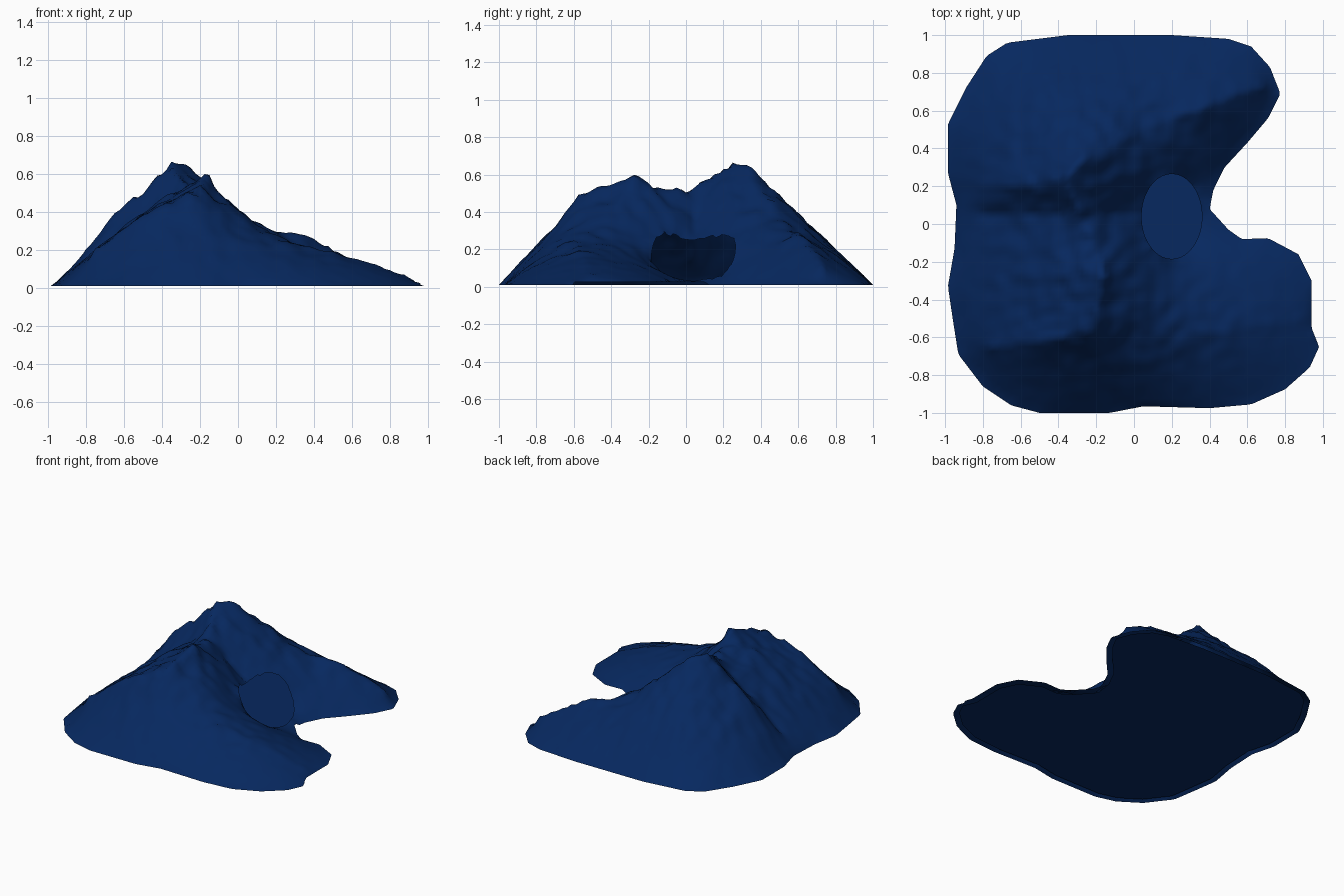
import bpy, bmesh, math
from mathutils import Vector, noise
from mathutils.geometry import intersect_point_line

if "Cube" in bpy.data.objects:
    bpy.data.objects.remove(bpy.data.objects["Cube"])

STEP = 0.025          # terrain grid spacing
RIM_Z = 0.01

# Footprint outline, counter-clockwise from the front left
OUTLINE = [Vector(p) for p in [
    (-0.5, -1), (-0.13, -1), (0.05, -0.965), (0.4, -0.975), (0.62, -0.955), (0.8, -0.875),
    (0.93, -0.76), (0.98, -0.65), (0.94, -0.55), (0.94, -0.3), (0.87, -0.16), (0.71, -0.075),
    (0.57, -0.08), (0.5, -0.03), (0.4, 0.08), (0.42, 0.18), (0.48, 0.3), (0.6, 0.43),
    (0.71, 0.56), (0.775, 0.69), (0.72, 0.83), (0.62, 0.94), (0.5, 0.98), (0.2, 1),
    (-0.35, 1), (-0.67, 0.96), (-0.78, 0.89), (-0.89, 0.72), (-0.985, 0.53), (-0.985, 0.27),
    (-0.94, 0.1), (-0.95, -0.13), (-0.985, -0.33), (-0.96, -0.5), (-0.93, -0.69),
    (-0.8, -0.86), (-0.65, -0.96)]]

# Ridge and valley lines that carry the terrain
MAIN = [(-0.36, 0.26, 0.68), (-0.31, 0.14, 0.58), (-0.26, 0.0, 0.51), (-0.2, -0.15, 0.54),
        (-0.16, -0.29, 0.585), (-0.19, -0.4, 0.55), (-0.21, -0.56, 0.50), (-0.3, -0.57, 0.48),
        (-0.43, -0.6, 0.43), (-0.6, -0.63, 0.32), (-0.74, -0.66, 0.2)]
WEST = [(-0.36, 0.26, 0.68), (-0.42, 0.24, 0.59), (-0.52, 0.22, 0.5), (-0.66, 0.19, 0.40), (-0.8, 0.19, 0.2)]
WEST_GULLY = [(-0.4, 0.04, 0.43), (-0.6, 0.05, 0.31), (-0.8, 0.06, 0.13)]
NORTH_EAST = [(-0.36, 0.26, 0.68), (-0.25, 0.37, 0.61), (-0.12, 0.43, 0.53),
              (0.02, 0.5, 0.39), (0.2, 0.56, 0.29), (0.37, 0.62, 0.27), (0.55, 0.7, 0.18),
              (0.68, 0.73, 0.11)]
NORTH = [(-0.25, 0.4, 0.59), (-0.4, 0.6, 0.38), (-0.5, 0.8, 0.19)]
SOUTH_EAST = [(-0.21, -0.54, 0.50), (-0.1, -0.55, 0.42), (0.0, -0.57, 0.35), (0.2, -0.59, 0.26),
              (0.4, -0.58, 0.21), (0.65, -0.54, 0.15), (0.87, -0.5, 0.07)]
VALLEY = [(-0.12, 0.04, 0.38), (0.04, 0.04, 0.25)]
OPENING = [(0.04, 0.04, 0.25), (0.09, -0.12, 0.28), (0.13, -0.17, 0.26), (0.24, -0.17, 0.12),
           (0.31, -0.1, 0.05), (0.36, 0.05, 0.03), (0.31, 0.2, 0.06), (0.25, 0.25, 0.14),
           (0.14, 0.25, 0.27), (0.09, 0.2, 0.28), (0.04, 0.04, 0.25)]

HOLE_C, HOLE_R = Vector((0.2, 0.04)), Vector((0.16, 0.225))


def inside(x, y):
    hit = False
    for a, b in zip(OUTLINE, OUTLINE[1:] + OUTLINE[:1]):
        if (a.y > y) != (b.y > y) and x < a.x + (y - a.y) * (b.x - a.x) / (b.y - a.y):
            hit = not hit
    return hit


def nearest_on_outline(p):
    best = None
    for a, b in zip(OUTLINE, OUTLINE[1:] + OUTLINE[:1]):
        q, t = intersect_point_line(p, a, b)
        q = a.lerp(b, min(1, max(0, t)))
        if best is None or (q - p).length < (best - p).length:
            best = q
    return best


def hole_radius(v):
    return math.hypot((v.x - HOLE_C.x) / HOLE_R.x, (v.y - HOLE_C.y) / HOLE_R.y)


def make_object(name, bm, mat):
    me = bpy.data.meshes.new(name)
    bm.to_mesh(me)
    bm.free()
    me.materials.append(mat)
    ob = bpy.data.objects.new(name, me)
    bpy.context.collection.objects.link(ob)
    return ob


blue = bpy.data.materials.new("deep_blue")
blue.diffuse_color = (0.002, 0.021, 0.115, 1)
blue.use_nodes = True
blue.node_tree.nodes["Principled BSDF"].inputs["Base Color"].default_value = blue.diffuse_color

# Grid cells inside the outline
bm = bmesh.new()
grid = {}


def vert(i, j):
    if (i, j) not in grid:
        grid[i, j] = bm.verts.new((i * STEP, j * STEP, 0.2))
    return grid[i, j]


n = int(1 / STEP) + 1
for i in range(-n, n):
    for j in range(-n, n):
        if inside((i + 0.5) * STEP, (j + 0.5) * STEP):
            bm.faces.new([vert(i, j), vert(i + 1, j), vert(i + 1, j + 1), vert(i, j + 1)])

# Fix the rim and the ridge lines, then relax the slopes between them
height = {k: 0.2 for k in grid}
fixed = set()
for line in (MAIN, WEST, WEST_GULLY, NORTH_EAST, NORTH, SOUTH_EAST, VALLEY, OPENING):
    for a, b in zip(line, line[1:]):
        a, b = Vector(a), Vector(b)
        for s in range(41):
            p = a.lerp(b, s / 40)
            k = (round(p.x / STEP), round(p.y / STEP))
            if k in grid:
                height[k] = p.z
                fixed.add(k)
for k, v in grid.items():
    if v.is_boundary:
        q = nearest_on_outline(v.co.xy)
        v.co.xy = q
        height[k] = RIM_Z + (0.015 if q.x > 0.4 and -0.6 < q.y < 0.1 else 0)
        fixed.add(k)
free = [k for k in grid if k not in fixed]
for _ in range(160):
    for k in free:
        i, j = k
        avg = (height[i - 1, j] + height[i + 1, j] + height[i, j - 1] + height[i, j + 1]) / 4
        height[k] += 1.7 * (avg + 0.00015 - height[k])

# Rocky detail, stronger towards the crest
for k, v in grid.items():
    z = height[k]
    if not v.is_boundary:
        p = Vector((v.co.x, v.co.y, 0.3))
        amp = min(1, max(0, (z - 0.02) / 0.45))
        z += amp * (0.02 * noise.noise(p * 6) + 0.03 * noise.noise(p * 13))
    v.co.z = z

# Opening in the valley slope
bmesh.ops.delete(bm, geom=[f for f in bm.faces if hole_radius(f.calc_center_median()) < 1],
                 context='FACES')
for v in bm.verts:
    r = hole_radius(v.co)
    if v.is_boundary and r < 1.2 and v.co.x < 0.39:
        v.co.xy = HOLE_C + (v.co.xy - HOLE_C) / r
bmesh.ops.recalc_face_normals(bm, faces=bm.faces)
if sum(f.normal.z for f in bm.faces) < 0:
    bmesh.ops.reverse_faces(bm, faces=bm.faces)
for f in bm.faces:
    f.smooth = True
make_object("mountain_slopes", bm, blue)

# Flat floor, slightly inset from the rim and visible through the opening
bm = bmesh.new()
pts = []
for a, b, c in zip(OUTLINE[-1:] + OUTLINE[:-1], OUTLINE, OUTLINE[1:] + OUTLINE[:1]):
    t = (c - a).normalized()
    pts.append(b + Vector((-t.y, t.x)) * 0.04)
floor = bm.faces.new([bm.verts.new((p.x, p.y, 0.015)) for p in pts])
bmesh.ops.triangulate(bm, faces=[floor])
make_object("floor", bm, blue)
